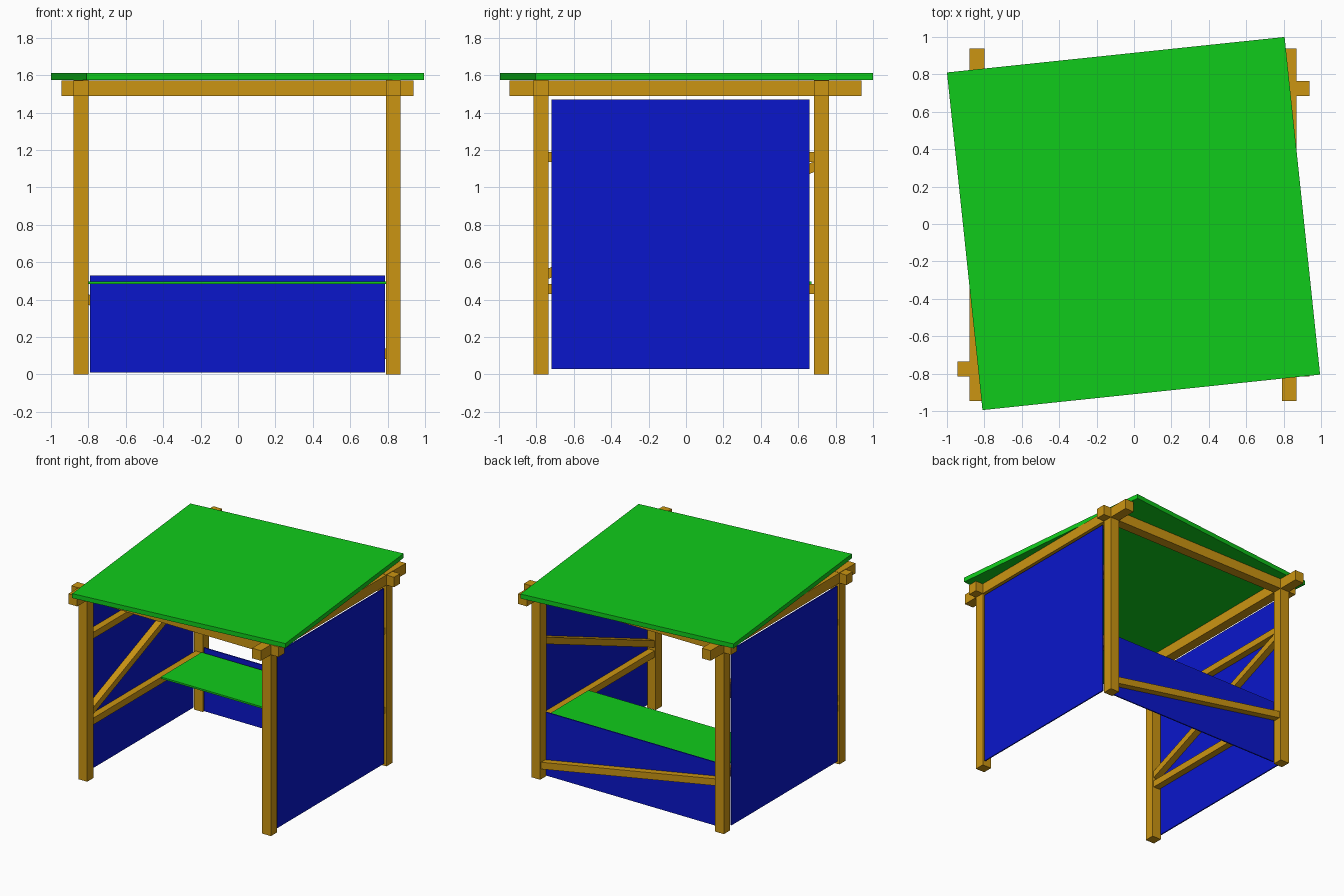
import bpy
import bmesh
from math import radians
from mathutils import Matrix

if "Cube" in bpy.data.objects:
    bpy.data.objects.remove(bpy.data.objects["Cube"])


def material(name, rgb):
    m = bpy.data.materials.new(name)
    m.diffuse_color = (*rgb, 1)
    m.use_nodes = True
    m.node_tree.nodes["Principled BSDF"].inputs["Base Color"].default_value = m.diffuse_color
    return m


WOOD = material("wood", (0.60, 0.30, 0.006))
GREEN = material("green", (0.005, 0.60, 0.011))
BLUE = material("blue", (0.003, 0.008, 0.60))


def box(name, x, y, z, mat, rise_x=0, rise_y=0, turn=0):
    """Box from (min, max) ranges; rise shears it upward along an axis, keeping its ends plumb."""
    bm = bmesh.new()
    bmesh.ops.create_cube(bm, size=1)
    size = [r[1] - r[0] for r in (x, y, z)]
    for v in bm.verts:
        v.co.z = v.co.z * size[2] + rise_x * v.co.x + rise_y * v.co.y
        v.co.x *= size[0]
        v.co.y *= size[1]
    bm.transform(Matrix.Rotation(turn, 4, 'Z'))
    me = bpy.data.meshes.new(name)
    bm.to_mesh(me)
    bm.free()
    me.materials.append(mat)
    ob = bpy.data.objects.new(name, me)
    ob.location = [sum(r) / 2 for r in (x, y, z)]
    bpy.context.collection.objects.link(ob)
    return ob


SIDES = {"left": (-0.88, -0.80), "right": (0.79, 0.87)}
ENDS = {"front": (-0.815, -0.735), "back": (0.685, 0.765)}

# Corner posts
for side, x in SIDES.items():
    for end, y in ENDS.items():
        box(f"{end}_{side}_post", x, y, (0, 1.575), WOOD)

# Crossing top beams
for side, x in SIDES.items():
    box(f"{side}_top_beam", x, (-0.945, 0.938), (1.49, 1.573), WOOD)
for end, y in ENDS.items():
    box(f"{end}_top_beam", (-0.945, 0.938), y, (1.49, 1.572), WOOD)

# Twisted flat roof
box("roof", (-0.91, 0.905), (-0.905, 0.91), (1.575, 1.612), GREEN, turn=radians(6))

# Side walls with rails and diagonal braces on the inside
span = (-0.74, 0.69)
for side, panel_x, bar_x in (("left", (-0.875, -0.865), (-0.865, -0.81)),
                             ("right", (0.855, 0.865), (0.80, 0.855))):
    box(f"{side}_wall_panel", panel_x, (-0.72, 0.66), (0.03, 1.47), BLUE)
    box(f"{side}_lower_rail", bar_x, span, (0.43, 0.485), WOOD)
    box(f"{side}_brace", bar_x, span, (0.797, 0.853), WOOD, rise_y=0.575)
box("left_upper_rail", (-0.865, -0.81), span, (1.137, 1.19), WOOD)

# Low back wall with its sloping brace
box("back_wall_panel", (-0.79, 0.785), (0.686, 0.696), (0.01, 0.53), BLUE)
box("back_brace", (-0.805, 0.795), (0.697, 0.752), (0.227, 0.283), WOOD, rise_x=-0.29)

# Counter shelf
box("shelf", (-0.80, 0.79), (0.14, 0.67), (0.483, 0.497), GREEN)
